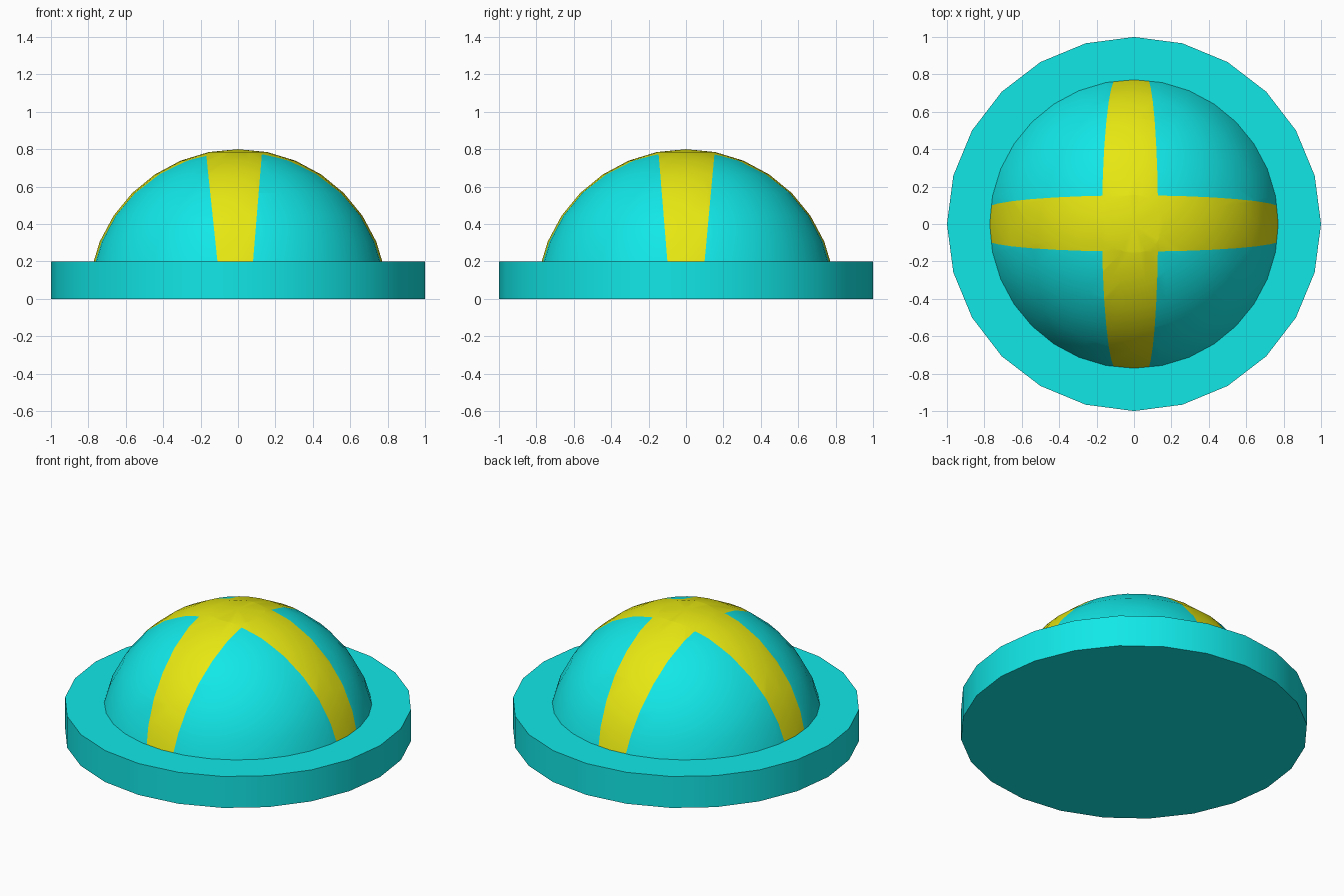
import bpy, bmesh, math
from mathutils import Vector

if "Cube" in bpy.data.objects:
    bpy.data.objects.remove(bpy.data.objects["Cube"])


def material(name, color):
    m = bpy.data.materials.new(name)
    m.diffuse_color = (*color, 1)
    m.use_nodes = True
    m.node_tree.nodes["Principled BSDF"].inputs["Base Color"].default_value = m.diffuse_color
    return m


turquoise = material("turquoise", (0.006, 0.8, 0.8))
yellow = material("yellow", (0.8, 0.8, 0.006))


def finish(name, bm, mats):
    mesh = bpy.data.meshes.new(name)
    bm.to_mesh(mesh)
    bm.free()
    obj = bpy.data.objects.new(name, mesh)
    bpy.context.collection.objects.link(obj)
    for m in mats:
        mesh.materials.append(m)
    bpy.ops.object.select_all(action='DESELECT')
    obj.select_set(True)
    bpy.context.view_layer.objects.active = obj
    bpy.ops.object.shade_smooth_by_angle(angle=math.radians(30))
    return obj


def cut(bm, point, normal, clear=False):
    bmesh.ops.bisect_plane(bm, geom=bm.verts[:] + bm.edges[:] + bm.faces[:],
                           dist=1e-5, plane_co=point, plane_no=normal,
                           clear_inner=clear)


# Base: flat 24-sided disc
bm = bmesh.new()
bmesh.ops.create_cone(bm, cap_ends=True, segments=24, radius1=1, radius2=1, depth=0.2)
bmesh.ops.translate(bm, verts=bm.verts, vec=(0, 0, 0.1))
finish("base_disc", bm, [turquoise])

# Dome: upper part of a sphere, sunk slightly into the base
bm = bmesh.new()
bmesh.ops.create_uvsphere(bm, u_segments=32, v_segments=16, radius=0.8)
cut(bm, (0, 0, 0.19), (0, 0, 1), clear=True)

# Stripe edges: (axis, offset at z = 0, widening per unit of height)
edges = [(0, -0.089, -0.105), (0, 0.064, 0.082),
         (1, -0.083, -0.082), (1, 0.081, 0.092)]
for axis, offset, slope in edges:
    point, normal = Vector(), Vector((0, 0, -slope))
    point[axis], normal[axis] = offset, 1
    cut(bm, point, normal.normalized())


def in_stripe(c, low, high):
    return low[1] + low[2] * c.z < c[low[0]] < high[1] + high[2] * c.z


# Yellow cross over the dome
for f in bm.faces:
    c = f.calc_center_median()
    f.material_index = int(in_stripe(c, *edges[:2]) or in_stripe(c, *edges[2:]))
finish("striped_dome", bm, [turquoise, yellow])
